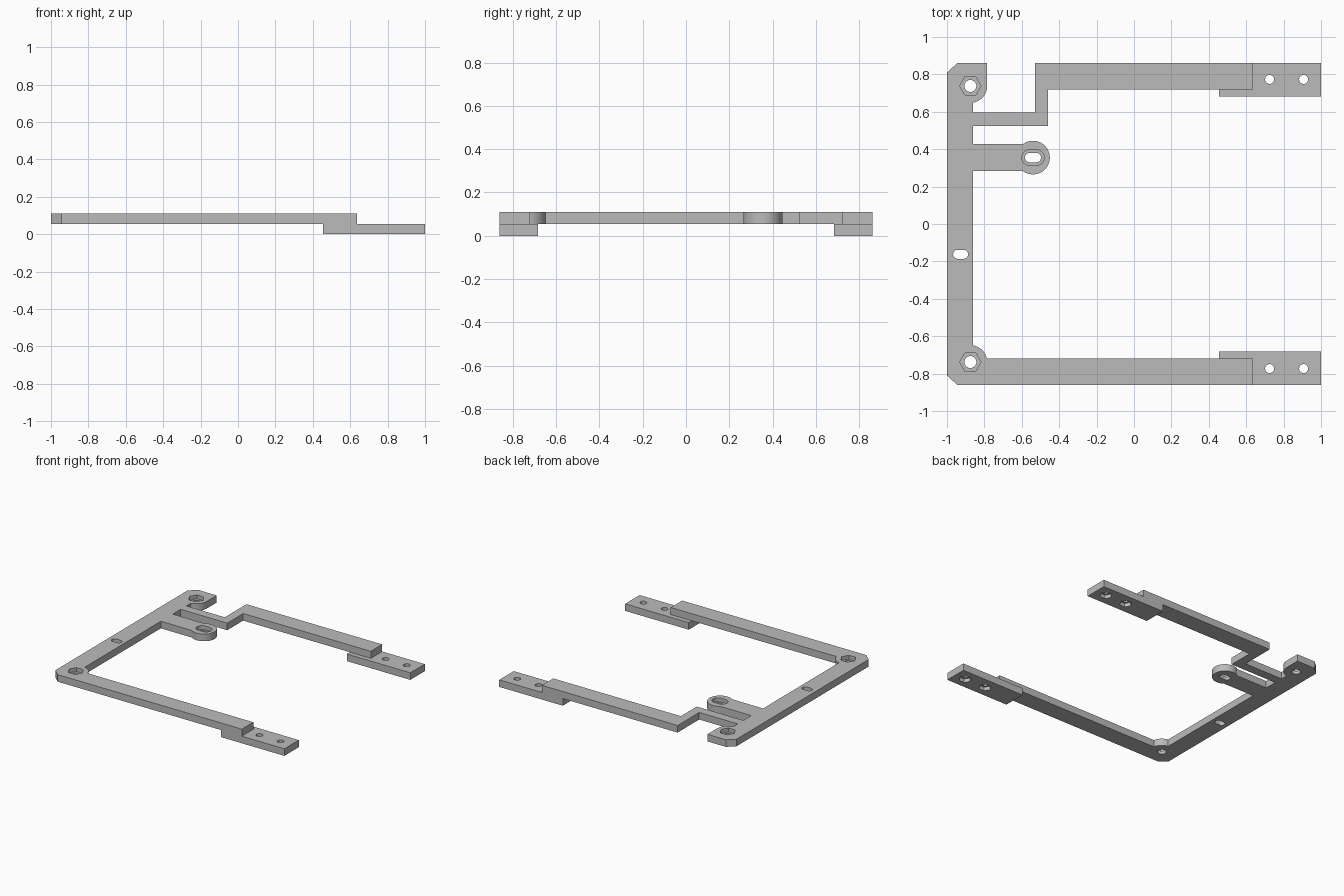
import bpy, bmesh, math

cube = bpy.data.objects.get("Cube")
if cube:
    bpy.data.objects.remove(cube, do_unlink=True)

grey = bpy.data.materials.new("light_grey")
grey.use_nodes = True
colour = (0.5, 0.5, 0.5, 1)
grey.diffuse_color = colour
grey.node_tree.nodes["Principled BSDF"].inputs["Base Color"].default_value = colour

MID, TOP = 0.055, 0.11      # joint between pads and frame, top of frame


def arc(cx, cy, r, a0, a1, n=16):
    """Points along an arc, angles in degrees."""
    angles = [math.radians(a0 + (a1 - a0) * i / n) for i in range(n + 1)]
    return [(cx + r * math.cos(a), cy + r * math.sin(a)) for a in angles]


def circle(cx, cy, r, n=32):
    return arc(cx, cy, r, 0, 360, n)[:-1]


def slot(cx, cy, half, r):
    """Outline of a slot lying along x."""
    d = half - r
    return arc(cx + d, cy, r, -90, 90) + arc(cx - d, cy, r, 90, 270)


def prism(name, outline, z0, z1):
    bm = bmesh.new()
    face = bm.faces.new([bm.verts.new((x, y, z0)) for x, y in outline])
    new = bmesh.ops.extrude_face_region(bm, geom=[face])["geom"]
    bmesh.ops.translate(bm, vec=(0, 0, z1 - z0),
                        verts=[v for v in new if isinstance(v, bmesh.types.BMVert)])
    bmesh.ops.recalc_face_normals(bm, faces=bm.faces)
    mesh = bpy.data.meshes.new(name)
    bm.to_mesh(mesh)
    bm.free()
    mesh.materials.append(grey)
    obj = bpy.data.objects.new(name, mesh)
    bpy.context.collection.objects.link(obj)
    return obj


def cut(obj, outline, z0, z1):
    """Cut a prism out of a part and discard the cutter."""
    cutter = prism("cutter", outline, z0, z1)
    cutter.hide_render = True
    mod = obj.modifiers.new("cut", "BOOLEAN")
    mod.operation, mod.solver, mod.object = "DIFFERENCE", "EXACT", cutter
    bpy.context.view_layer.objects.active = obj
    bpy.ops.object.modifier_apply(modifier=mod.name)
    bpy.data.objects.remove(cutter, do_unlink=True)


def smooth(obj):
    bpy.ops.object.select_all(action="DESELECT")
    obj.select_set(True)
    bpy.context.view_layer.objects.active = obj
    bpy.ops.object.shade_smooth_by_angle(angle=math.radians(30))


# Frame: front arm, side rail, slotted tab, stepped back arm and corner lug
BOSS_X, BOSS_Y, TAB_X, TAB_Y = -0.875, 0.738, -0.54, 0.355
outline = [(-1, -0.81), (-0.945, -0.86), (0.635, -0.86), (0.635, -0.72)]
outline += arc(BOSS_X, -BOSS_Y, 0.09, 11.5, 80.4)
outline += [(-0.86, 0.283)] + arc(TAB_X, TAB_Y, 0.09, -126, 126, 32) + [(-0.86, 0.428)]
outline += [(-0.86, 0.525), (-0.46, 0.525), (-0.46, 0.72), (0.635, 0.72),
            (0.635, 0.86), (-0.53, 0.86), (-0.53, 0.595), (-0.86, 0.595)]
outline += arc(BOSS_X, BOSS_Y, 0.09, -80.4, 0)
outline += [(-0.785, 0.86), (-0.945, 0.86), (-1, 0.81)]
frame = prism("frame", outline, MID, TOP)

# Corner bolt holes with hexagonal nut pockets
for side in (-1, 1):
    cut(frame, circle(BOSS_X, side * BOSS_Y, 0.032), 0, 0.2)
    cut(frame, circle(BOSS_X, side * BOSS_Y, 0.057, 6), 0.08, 0.2)

# Stepped slot in the tab and plain slot in the rail
cut(frame, slot(TAB_X, TAB_Y, 0.043, 0.025), 0, 0.2)
cut(frame, slot(TAB_X, TAB_Y, 0.06, 0.042), 0.08, 0.2)
cut(frame, slot(-0.927, -0.162, 0.04, 0.024), 0, 0.2)
smooth(frame)

# Mounting pads under the arm ends, with nut pockets from below
for name, side in (("front_pad", -1), ("back_pad", 1)):
    y0, y1 = side * 0.683, side * 0.86
    pad = prism(name, [(0.455, y0), (1, y0), (1, y1), (0.455, y1)], 0, MID)
    for x in (0.725, 0.907):
        cut(pad, circle(x, side * 0.773, 0.024), -0.1, 0.2)
        cut(pad, circle(x, side * 0.773, 0.045, 6), -0.1, 0.028)
    smooth(pad)
